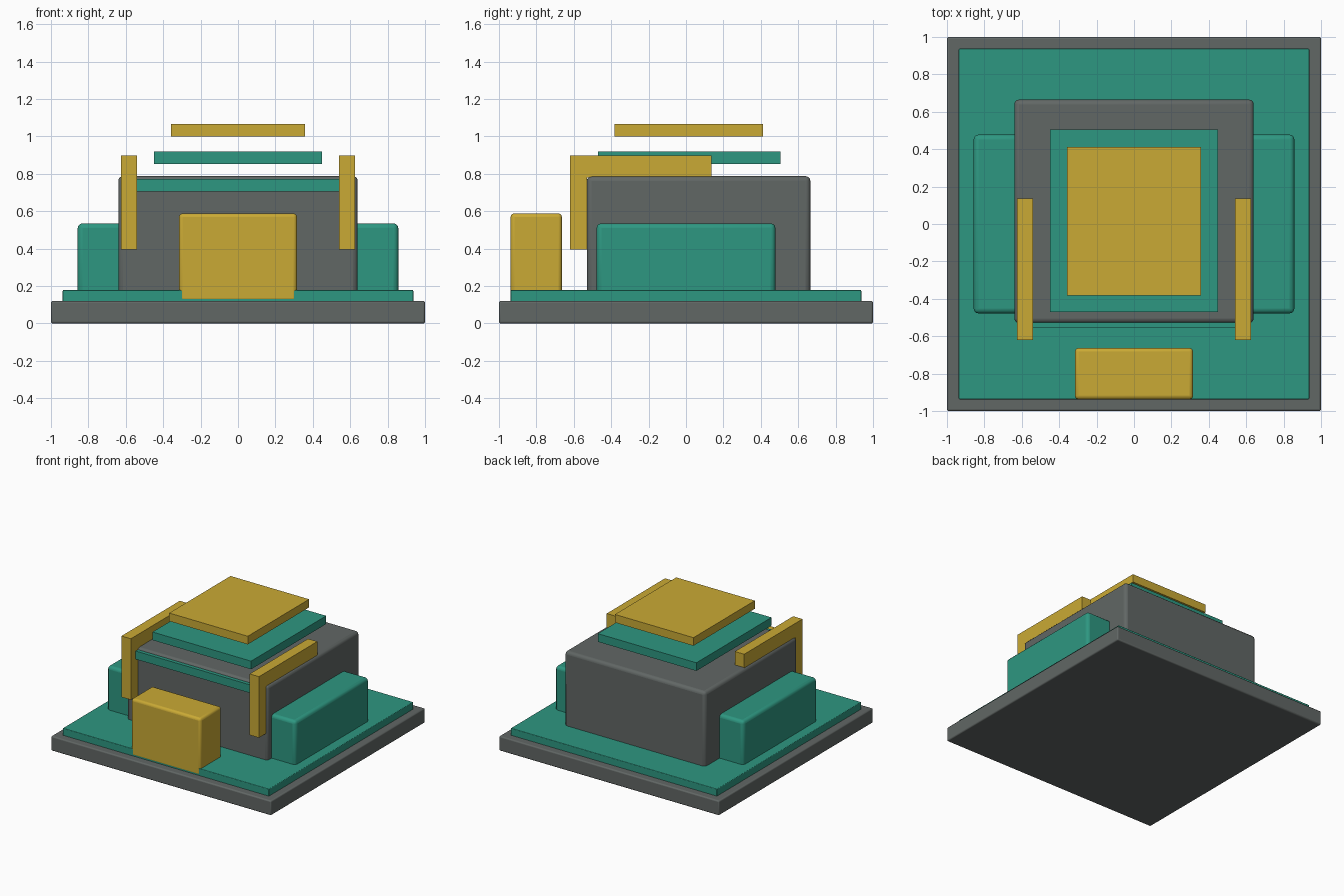
import bpy
import bmesh

cube = bpy.data.objects.get("Cube")
if cube:
    bpy.data.objects.remove(cube, do_unlink=True)


def material(name, rgb):
    mat = bpy.data.materials.new(name)
    mat.use_nodes = True
    colour = (*rgb, 1)
    mat.diffuse_color = colour
    mat.node_tree.nodes["Principled BSDF"].inputs["Base Color"].default_value = colour
    return mat


GREY = material("slate grey", (0.12, 0.135, 0.13))
GREEN = material("teal green", (0.027, 0.31, 0.22))
GOLD = material("mustard gold", (0.59, 0.40, 0.035))


def finish(obj, mat, bevel):
    """Colour a part and round its edges."""
    obj.data.materials.append(mat)
    if bevel:
        mod = obj.modifiers.new("rounded edges", "BEVEL")
        mod.width = bevel
        mod.segments = 3
        bpy.ops.object.select_all(action="DESELECT")
        obj.select_set(True)
        bpy.context.view_layer.objects.active = obj
        bpy.ops.object.shade_smooth_by_angle()
    return obj


def extrude_profile(name, points, axis, start, end, mat, bevel=0):
    """Extrude a flat outline along x or z."""
    bm = bmesh.new()
    place = (lambda a, b: (start, a, b)) if axis == "x" else (lambda a, b: (a, b, start))
    face = bm.faces.new([bm.verts.new(place(a, b)) for a, b in points])
    offset = (end - start, 0, 0) if axis == "x" else (0, 0, end - start)
    new = bmesh.ops.extrude_face_region(bm, geom=[face])["geom"]
    verts = [v for v in new if isinstance(v, bmesh.types.BMVert)]
    bmesh.ops.translate(bm, verts=verts, vec=offset)
    bmesh.ops.recalc_face_normals(bm, faces=bm.faces)
    mesh = bpy.data.meshes.new(name)
    bm.to_mesh(mesh)
    bm.free()
    obj = bpy.data.objects.new(name, mesh)
    bpy.context.collection.objects.link(obj)
    return finish(obj, mat, bevel)


def box(name, x, y, z, mat, bevel=0):
    outline = [(x[0], y[0]), (x[1], y[0]), (x[1], y[1]), (x[0], y[1])]
    return extrude_profile(name, outline, "z", z[0], z[1], mat, bevel)


# Stepped platform
box("base_slab", (-1, 1), (-1, 1), (0, 0.12), GREY, 0.01)
box("deck", (-0.937, 0.937), (-0.937, 0.937), (0.115, 0.178), GREEN, 0.005)

# Main block, front block and front band
box("main_block", (-0.64, 0.64), (-0.53, 0.665), (0.13, 0.787), GREY, 0.025)
box("front_block", (-0.316, 0.316), (-0.938, -0.663), (0.115, 0.588), GOLD, 0.02)
box("front_band", (-0.54, 0.54), (-0.557, -0.5), (0.705, 0.772), GREEN)

# Floating roof plates
box("lower_roof_plate", (-0.448, 0.448), (-0.47, 0.505), (0.853, 0.92), GREEN)
box("upper_roof_plate", (-0.357, 0.357), (-0.383, 0.413), (1.0, 1.067), GOLD)

# Side blocks and bent brackets on both sides
bracket = [(-0.62, 0.395), (-0.53, 0.395), (-0.53, 0.78),
           (0.137, 0.78), (0.137, 0.897), (-0.62, 0.897)]
for side, sign in (("left", 1), ("right", -1)):
    box(side + "_side_block", sorted((sign * 0.58, sign * 0.857)),
        (-0.478, 0.478), (0.13, 0.535), GREEN, 0.025)
    extrude_profile(side + "_bracket", bracket, "x", sign * 0.54, sign * 0.625, GOLD)
